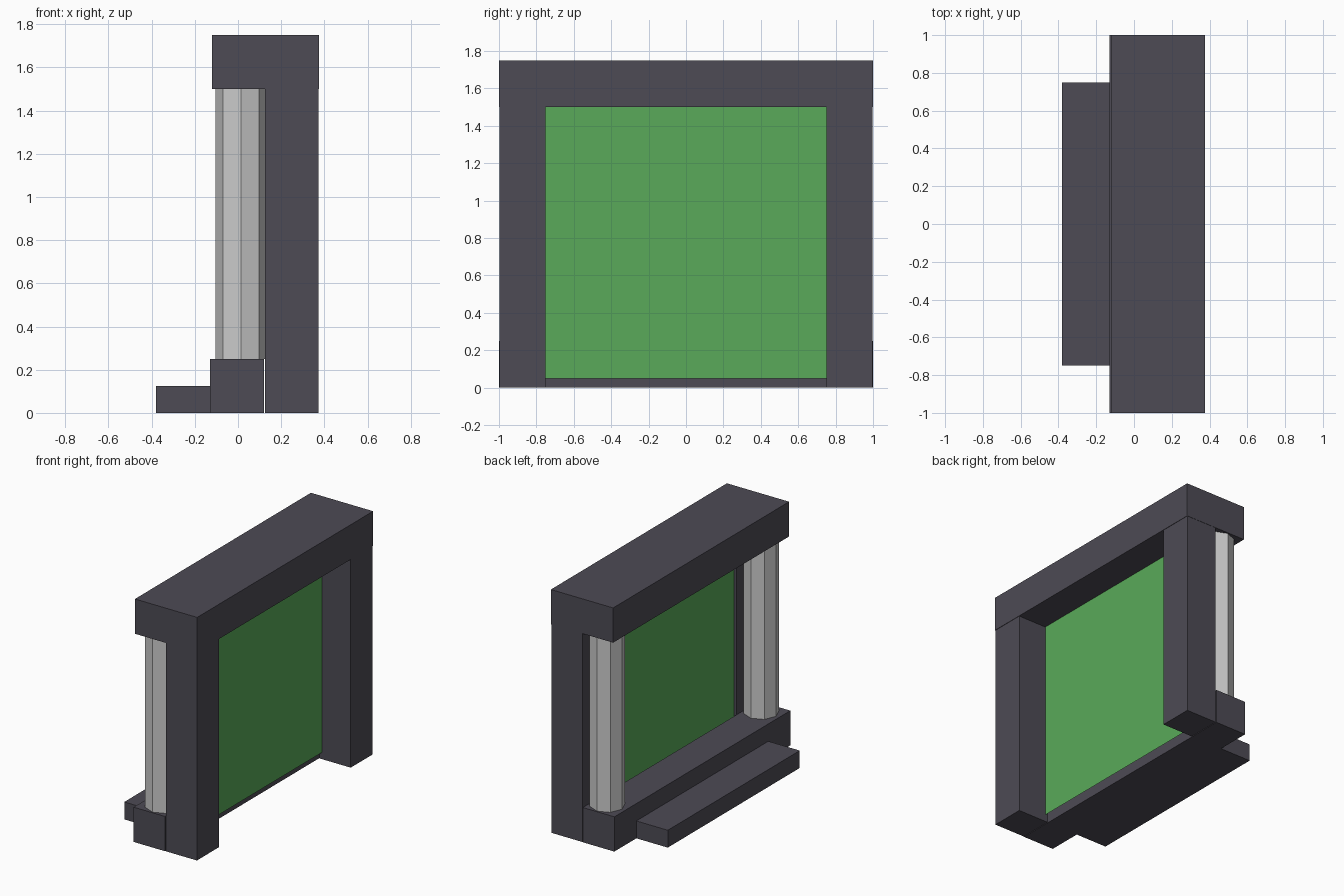
import bpy, math

if "Cube" in bpy.data.objects:
    bpy.data.objects.remove(bpy.data.objects["Cube"])


def material(name, colour):
    m = bpy.data.materials.new(name)
    m.diffuse_color = (*colour, 1)
    m.use_nodes = True
    m.node_tree.nodes["Principled BSDF"].inputs["Base Color"].default_value = m.diffuse_color
    return m


stone = material("dark_stone", (0.075, 0.07, 0.09))
green = material("green_panel", (0.10, 0.40, 0.10))


def box(name, x, y, z, mat):
    """Box from (min, max) ranges on each axis."""
    bpy.ops.mesh.primitive_cube_add(size=1, location=[sum(r) / 2 for r in (x, y, z)])
    ob = bpy.context.object
    ob.name = name
    ob.scale = [r[1] - r[0] for r in (x, y, z)]
    bpy.ops.object.transform_apply(location=False, rotation=False, scale=True)
    ob.data.materials.append(mat)
    return ob


# Horizontal slabs
box("lintel", (-0.12, 0.375), (-1, 1), (1.5, 1.75), stone)
box("base_sill", (-0.13, 0.12), (-1, 1), (0, 0.25), stone)
box("front_step", (-0.38, -0.13), (-0.75, 0.75), (0, 0.125), stone)

# Jambs and octagonal columns, one pair on each side
for side, s in (("left", -1), ("right", 1)):
    box(side + "_jamb", (0.125, 0.372), sorted((s * 0.75, s * 0.998)), (0, 1.5), stone)
    bpy.ops.mesh.primitive_cylinder_add(vertices=8, radius=0.118, depth=1.25,
                                        location=(0.014, s * 0.875, 0.875))
    bpy.context.object.name = side + "_column"

# Thin panel filling the opening
bpy.ops.mesh.primitive_plane_add(size=1, location=(0.145, 0, 0.775),
                                 rotation=(0, math.pi / 2, 0))
panel = bpy.context.object
panel.name = "door_panel"
panel.scale = (1.45, 1.5, 1)
panel.data.materials.append(green)
